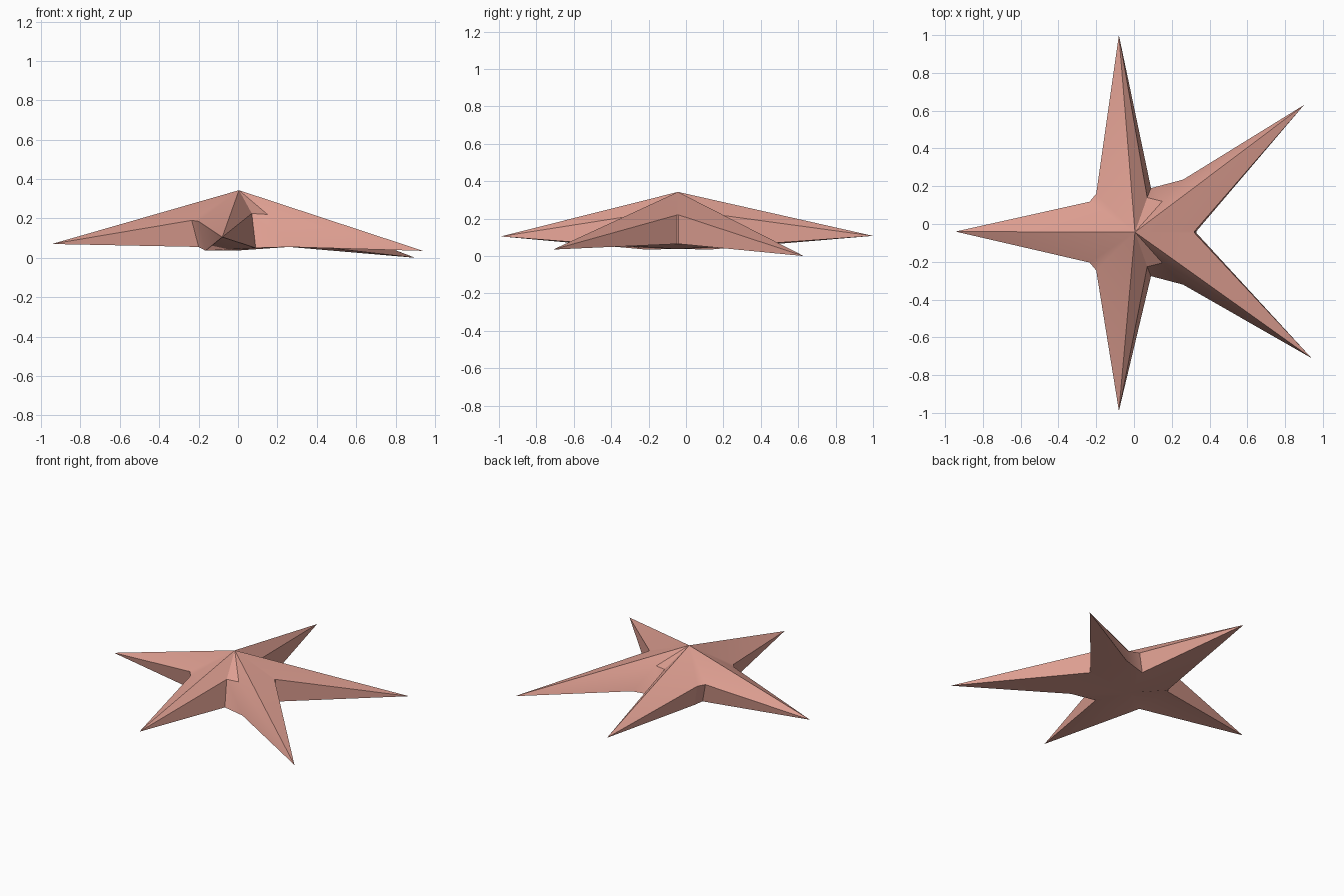
import bpy, bmesh

if "Cube" in bpy.data.objects:
    bpy.data.objects.remove(bpy.data.objects["Cube"])

AXIS_Y = -0.043  # mirror line of the body

# arm tips, counter-clockwise: front right, back right, back, left, front
tips = [(0.94, -0.71, 0.035), (0.90, 0.63, 0.0), (-0.08, 1.0, 0.108),
        (-0.945, -0.04, 0.07), (-0.08, -0.99, 0.105)]

# gaps between arms: (upper end of one arm, upper start of next, lower end, lower start)
def flip(gap):
    m = [(x, 2 * AXIS_Y - y, z) for x, y, z in gap]
    return [m[1], m[0], m[3], m[2]]

right_gap = [(0.32, AXIS_Y - 0.004, 0.22), (0.32, AXIS_Y + 0.004, 0.22),
             (0.33, AXIS_Y - 0.004, 0.065), (0.33, AXIS_Y + 0.004, 0.065)]
back_gap = [(0.15, 0.12, 0.22), (0.07, 0.14, 0.225),
            (0.26, 0.235, 0.055), (0.09, 0.19, 0.05)]
left_gap = [(-0.20, 0.16, 0.185), (-0.235, 0.118, 0.19),
            (-0.165, 0.14, 0.036), (-0.20, 0.10, 0.055)]
gaps = [right_gap, back_gap, left_gap, flip(left_gap), flip(back_gap)]

bm = bmesh.new()
apex = bm.verts.new((0.005, AXIS_Y, 0.343))
base = bm.verts.new((0.0, AXIS_Y, 0.037))
tv = [bm.verts.new(t) for t in tips]
gv = [[bm.verts.new(p) for p in g] for g in gaps]

for i, tip in enumerate(tv):
    _, ua, _, la = gv[i - 1]     # gap before this arm
    ub, un, lb, ln = gv[i]       # gap after this arm
    # arm: ridged top, two sides, underside
    for f in [(apex, ua, tip), (apex, tip, ub), (ua, la, tip),
              (ub, tip, lb), (la, lb, tip), (base, lb, la)]:
        bm.faces.new(f)
    # web between this arm and the next
    for f in [(apex, ub, un), (ub, lb, ln, un), (base, ln, lb)]:
        bm.faces.new(f)

bmesh.ops.recalc_face_normals(bm, faces=bm.faces)
mesh = bpy.data.meshes.new("starfish_body")
bm.to_mesh(mesh)
bm.free()
star = bpy.data.objects.new("starfish_body", mesh)
bpy.context.collection.objects.link(star)

mat = bpy.data.materials.new("coral_pink")
mat.diffuse_color = (0.72, 0.34, 0.28, 1)
mat.use_nodes = True
mat.node_tree.nodes["Principled BSDF"].inputs["Base Color"].default_value = mat.diffuse_color
mesh.materials.append(mat)

bpy.context.view_layer.objects.active = star
star.select_set(True)
bpy.ops.object.shade_smooth_by_angle(angle=0.5)
